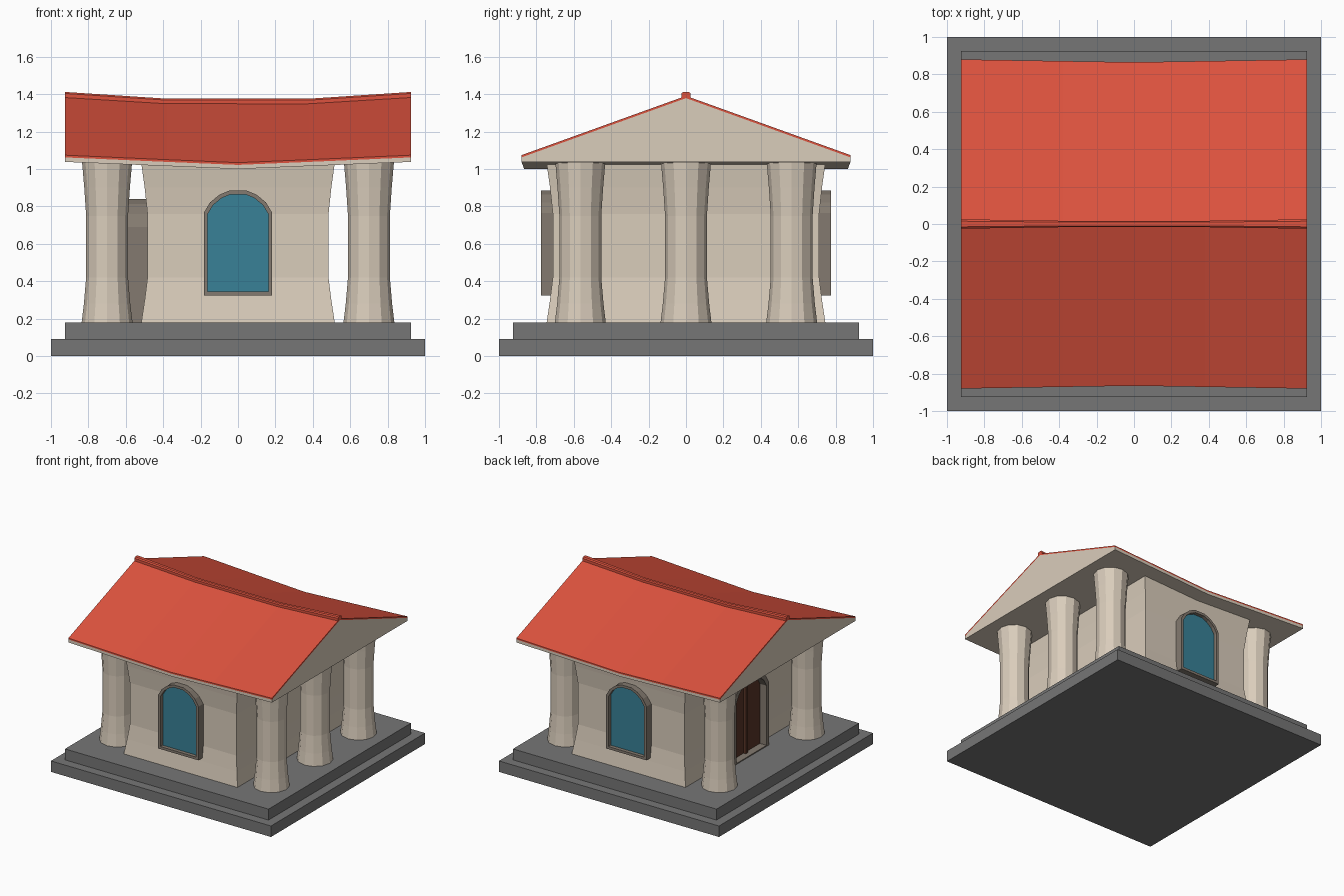
import bpy, bmesh
from math import cos, sin, pi

if "Cube" in bpy.data.objects:
    bpy.data.objects.remove(bpy.data.objects["Cube"])


def mat(name, c):
    m = bpy.data.materials.new(name)
    m.diffuse_color = (*c, 1)
    m.use_nodes = True
    m.node_tree.nodes["Principled BSDF"].inputs["Base Color"].default_value = m.diffuse_color
    return m


STONE = mat("stone", (0.18, 0.18, 0.18))
PLASTER = mat("plaster", (0.70, 0.61, 0.50))
TILE = mat("tile", (0.72, 0.085, 0.048))
TRIM = mat("trim", (0.23, 0.195, 0.16))
GLASS = mat("glass", (0.04, 0.22, 0.31))
WOOD = mat("wood", (0.10, 0.035, 0.02))


def loft(name, sections, material, wrap=False):
    """Skin matching closed sections; cap the ends or wrap round to the start."""
    bm = bmesh.new()
    rows = [[bm.verts.new(p) for p in s] for s in sections]
    pairs = list(zip(rows, rows[1:]))
    if wrap:
        pairs.append((rows[-1], rows[0]))
    else:
        bm.faces.new(rows[0])
        bm.faces.new(rows[-1])
    n = len(rows[0])
    for a, b in pairs:
        for i in range(n):
            j = (i + 1) % n
            bm.faces.new((a[i], a[j], b[j], b[i]))
    bmesh.ops.recalc_face_normals(bm, faces=bm.faces)
    me = bpy.data.meshes.new(name)
    bm.to_mesh(me)
    bm.free()
    me.materials.append(material)
    ob = bpy.data.objects.new(name, me)
    bpy.context.collection.objects.link(ob)
    return ob


def rect(x0, x1, y0, y1, z):
    return [(x0, y0, z), (x1, y0, z), (x1, y1, z), (x0, y1, z)]


def box(name, x0, x1, y0, y1, z0, z1, material):
    return loft(name, [rect(x0, x1, y0, y1, z0), rect(x0, x1, y0, y1, z1)], material)


# Stepped base
box("lower_step", -1, 1, -1, 1, 0, 0.09, STONE)
box("upper_step", -0.925, 0.925, -0.925, 0.925, 0.09, 0.18, STONE)

# Pinched walls
WALL = [(0.18, 0), (0.30, 0.018), (0.42, 0.033), (0.76, 0.033), (0.90, 0.018), (1.03, 0)]
loft("walls", [rect(-0.517 + d, 0.517 - d, -0.745 + d, 0.745 - d, z) for z, d in WALL], PLASTER)

# Waisted columns: three on the right, two beside the door on the left
COLUMN = [(0.18, 0.136), (0.28, 0.124), (0.42, 0.112), (0.75, 0.112), (0.90, 0.122), (1.04, 0.134)]
for x, y in [(0.7, -0.565), (0.7, 0), (0.7, 0.565), (-0.7, -0.565), (-0.7, 0.565)]:
    loft("column", [[(x + r * cos(k * pi / 6), y + r * sin(k * pi / 6), z) for k in range(12)]
                    for z, r in COLUMN], PLASTER)

# Sagging roof: gable body, tile skin and ridge cap
# each station: x, eave y, eave bottom, eave top, ridge z, cap half width
half = [(0.925, 0.88, 1.038, 1.062, 1.379, 0.025),
        (0.38, 0.871, 1.016, 1.038, 1.343, 0.017)]
stations = [(-s[0], *s[1:]) for s in half] + [(0, 0.865, 1.0, 1.022, 1.343, 0.016)] + half[::-1]
T = 0.012
loft("gable_roof", [[(x, -e, b), (x, -e, t), (x, 0, r), (x, e, t), (x, e, b)]
                    for x, e, b, t, r, w in stations], PLASTER)
loft("roof_tiles", [[(x, -e, t), (x, -e, t + T), (x, 0, r + T), (x, e, t + T), (x, e, t), (x, 0, r)]
                    for x, e, b, t, r, w in stations], TILE)
loft("ridge_cap", [[(x, -w, r), (x, -w, r + 0.025), (x, -w * 0.6, r + 0.033),
                    (x, w * 0.6, r + 0.033), (x, w, r + 0.025), (x, w, r)]
                   for x, e, b, t, r, w in stations if x], TILE)


def arch(w, z0, z1):
    """Flat-topped arch outline with half width w."""
    side = [(1, 0.65), (0.82, 0.35), (0.54, 0.12), (0.25, 0)]
    pts = [(w, z0)] + [(w * u, z1 - w * d) for u, d in side]
    return pts + [(-u, z) for u, z in pts[::-1]]


def arch_set(place, name, w, z0, z1, rim, sill, back, front, pane, pane_mat):
    """Frame and pane; place maps (across, outward, up) to world."""
    outer, inner = arch(w, z0, z1), arch(w - rim, z0 + sill, z1 - rim)
    put = lambda pts, d: [place(u, d, z) for u, z in pts]
    loft(name + "_frame", [put(outer, back), put(outer, front), put(inner, front), put(inner, back)],
         TRIM, wrap=True)
    loft(name + "_panel", [put(inner, back), put(inner, pane)], pane_mat)


# Front and back windows
for s, side in ((-1, "front"), (1, "back")):
    arch_set(lambda u, d, z: (u, s * d, z), side + "_window",
             0.183, 0.325, 0.885, 0.021, 0.021, 0.69, 0.775, 0.745, GLASS)

# Left door with centre strip
arch_set(lambda u, d, z: (-d, u, z), "door",
         0.23, 0.18, 0.84, 0.035, 0.008, 0.47, 0.595, 0.535, WOOD)
box("door_strip", -0.555, -0.53, -0.015, 0.015, 0.185, 0.80, WOOD)
